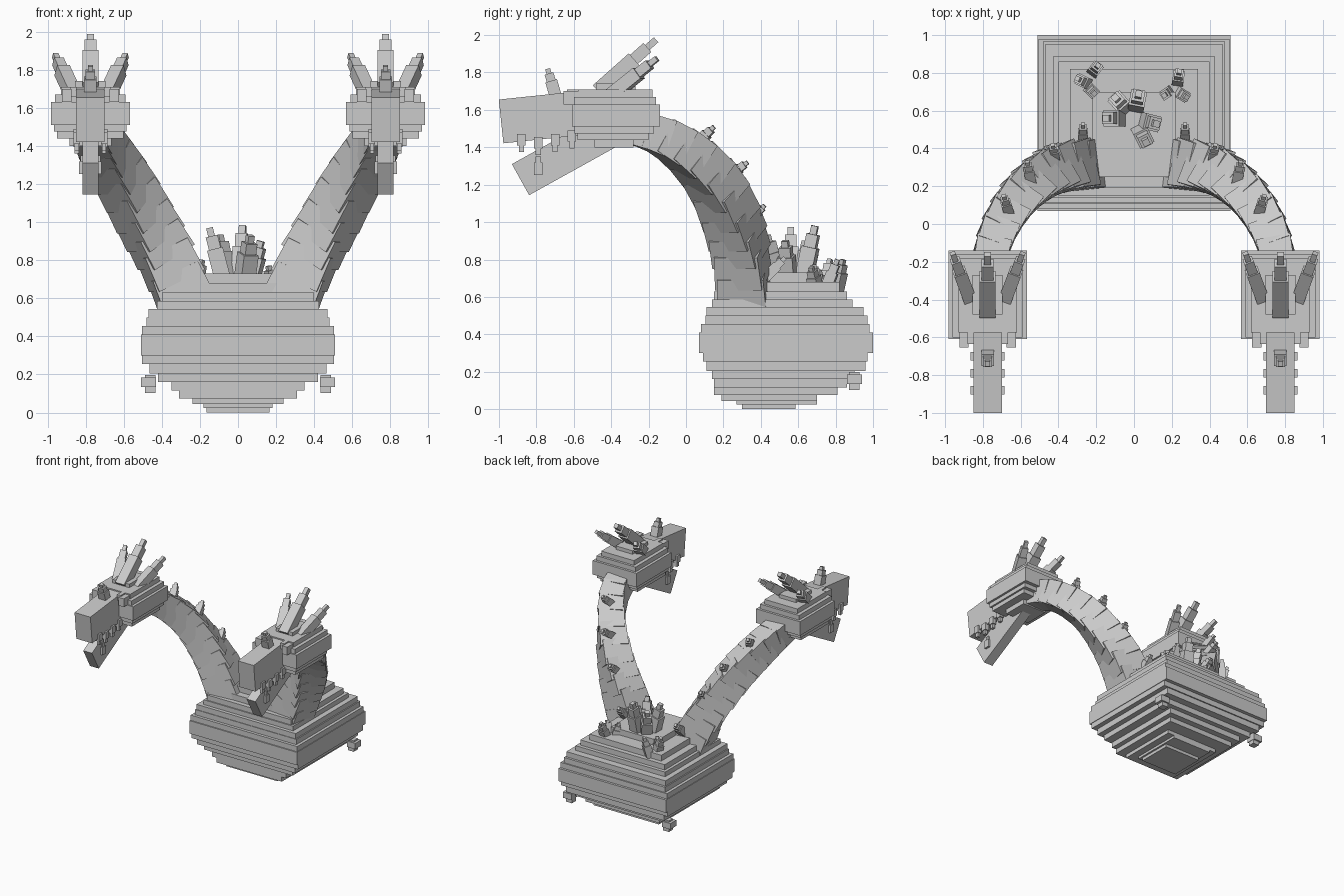
import bpy, bmesh, math
from mathutils import Vector, Matrix

if "Cube" in bpy.data.objects:
    bpy.data.objects.remove(bpy.data.objects["Cube"])

gray = bpy.data.materials.new("stone_gray")
gray.diffuse_color = (0.6, 0.6, 0.6, 1)
gray.use_nodes = True
gray.node_tree.nodes["Principled BSDF"].inputs["Base Color"].default_value = gray.diffuse_color


def add_box(bm, centre, size, axes=None, taper=1.0):
    """Box with optional axis frame; taper scales the +z end."""
    ax = axes or (Vector((1, 0, 0)), Vector((0, 1, 0)), Vector((0, 0, 1)))
    m = Matrix((ax[0], ax[1], ax[2])).transposed()
    vs = bmesh.ops.create_cube(bm, size=1)["verts"]
    for v in vs:
        k = taper if v.co.z > 0 else 1
        v.co = Vector(centre) + m @ Vector((v.co.x * size[0] * k, v.co.y * size[1] * k, v.co.z * size[2]))


def span_box(bm, x0, x1, y0, y1, z0, z1):
    add_box(bm, ((x0 + x1) / 2, (y0 + y1) / 2, (z0 + z1) / 2), (x1 - x0, y1 - y0, z1 - z0))


def frame(d):
    """Axes with z along d and x horizontal."""
    d = Vector(d).normalized()
    w = d.cross(Vector((0, 0, 1)))
    w = w.normalized() if w.length > 1e-4 else Vector((1, 0, 0))
    return w, d.cross(w), d


def spike(bm, base, tip, width):
    """Three stacked boxes narrowing towards the tip."""
    a, b = Vector(base), Vector(tip)
    ax, length = frame(b - a), (b - a).length
    for t0, t1, k in ((0, .62, 1), (.45, .85, .75), (.8, 1, .42)):
        add_box(bm, a.lerp(b, (t0 + t1) / 2), (width * k, width * k, (t1 - t0) * length), ax)


def finish(bm, name):
    bmesh.ops.recalc_face_normals(bm, faces=bm.faces)
    me = bpy.data.meshes.new(name)
    bm.to_mesh(me)
    bm.free()
    me.materials.append(gray)
    ob = bpy.data.objects.new(name, me)
    bpy.context.collection.objects.link(ob)
    return ob


def mirror(ob):
    ob.modifiers.new("mirror", "MIRROR").use_axis = (True, False, False)


# Stepped body: z0, z1, half width, y0, y1
bm = bmesh.new()
for z0, z1, hx, y0, y1 in (
        (0, .025, .165, .30, .585), (.025, .045, .18, .27, .70), (.045, .075, .24, .19, .70),
        (.075, .115, .31, .15, .81), (.115, .16, .35, .15, .86), (.16, .205, .42, .14, .90),
        (.205, .255, .465, .11, .96), (.255, .30, .505, .09, .97), (.30, .41, .51, .07, 1.0),
        (.41, .455, .505, .08, .98), (.455, .50, .48, .105, .97), (.50, .545, .47, .11, .95),
        (.545, .585, .425, .14, .89), (.585, .63, .40, .15, .86), (.63, .68, .34, .19, .82),
        (.68, .73, .22, .25, .70)):
    span_box(bm, -hx, hx, y0, y1, z0, z1)
finish(bm, "body")

# Small knobs at the rear corners
bm = bmesh.new()
add_box(bm, (.47, .90, .16), (.08, .08, .05))
add_box(bm, (.46, .90, .15), (.055, .055, .095))
mirror(finish(bm, "body_knob"))

# Crystal cluster on the back
bm = bmesh.new()
for tip in ((-.15, .56, .97), (-.10, .67, .93), (.025, .69, .98), (.12, .53, .90), (.065, .43, .93)):
    root = Vector((0, .56, .68)).lerp(Vector((tip[0], tip[1], .68)), .5)
    spike(bm, root, tip, .085)
for x, y, z, dx, dy in ((-.24, .74, .80, -.06, .03), (-.22, .80, .80, .03, .04),
                        (-.24, .72, .76, .03, -.03), (.23, .74, .80, .01, .07),
                        (.23, .70, .76, .05, -.03), (.19, .70, .77, -.03, -.02)):
    spike(bm, (x, y, .62), (x + dx, y + dy, z), .06)
finish(bm, "back_crystals")

# Neck: overlapping tapered blocks along a curve
pts = [Vector(p) for p in ((.29, .31, .62), (.38, .295, .82), (.48, .25, 1.0), (.59, .16, 1.2),
                           (.69, .02, 1.36), (.75, -.13, 1.46), (.77, -.27, 1.50))]


def path(t):
    """Catmull-Rom point at t in 0..1."""
    u = min(t, .9999) * (len(pts) - 1)
    i = int(u)
    f = u - i
    p = [pts[max(0, min(len(pts) - 1, i + k))] for k in (-1, 0, 1, 2)]
    return .5 * (2 * p[1] + (p[2] - p[0]) * f + (2 * p[0] - 5 * p[1] + 4 * p[2] - p[3]) * f * f
                 + (3 * p[1] - p[0] - 3 * p[2] + p[3]) * f ** 3)


bm = bmesh.new()
N = 11
for i in range(N):
    a, b = path(i / N), path((i + 1) / N)
    t = i / (N - 1)
    add_box(bm, (a + b) / 2, (.265 - .09 * t, .28 - .09 * t, (b - a).length * 1.45), frame(b - a), .93)
mirror(finish(bm, "neck"))

# Spines along the outer curve of the neck
bm = bmesh.new()
for base, tip in (((.66, .05, 1.41), (.69, .15, 1.51)), ((.545, .22, 1.24), (.565, .33, 1.32)),
                  ((.42, .34, 1.01), (.43, .42, 1.09)), ((.27, .42, .70), (.27, .53, .81))):
    spike(bm, base, tip, .055)
mirror(finish(bm, "neck_spines"))

# Stepped head
X = .775
bm = bmesh.new()
for z0, z1, hx, y0, y1 in (
        (1.40, 1.44, .11, -.49, -.28), (1.44, 1.475, .175, -.58, -.20), (1.475, 1.51, .19, -.595, -.17),
        (1.51, 1.63, .208, -.61, -.14), (1.63, 1.67, .185, -.60, -.16), (1.67, 1.71, .155, -.575, -.18),
        (1.71, 1.74, .08, -.48, -.27)):
    span_box(bm, X - hx, X + hx, y0, y1, z0, z1)
mirror(finish(bm, "head"))

# Brow blocks
bm = bmesh.new()
for s in (-1, 1):
    add_box(bm, (X + s * .125, -.60, 1.665), (.05, .11, .07))
    add_box(bm, (X + s * .09, -.59, 1.685), (.035, .09, .05))
mirror(finish(bm, "brows"))


def tilted(angle):
    c, s = math.cos(angle), math.sin(angle)
    return Vector((1, 0, 0)), Vector((0, c, s)), Vector((0, -s, c))


# Snout and open lower jaw
bm = bmesh.new()
add_box(bm, (X, -.735, 1.565), (.15, .51, .235), tilted(math.radians(6)))
mirror(finish(bm, "snout"))
bm = bmesh.new()
add_box(bm, (X, -.64, 1.363), (.083, .56, .19), tilted(math.radians(29)))
mirror(finish(bm, "lower_jaw"))

# Teeth
bm = bmesh.new()
for s in (-1, 1):
    for y, z in ((-.88, 1.425), (-.79, 1.41), (-.70, 1.425), (-.61, 1.445)):
        add_box(bm, (X + s * .072, y, z + .015), (.035, .045, .06))
        add_box(bm, (X + s * .072, y, z - .03), (.022, .028, .04))
    add_box(bm, (X + s * .042, -.79, 1.285), (.035, .045, .065))
    add_box(bm, (X + s * .042, -.79, 1.33), (.022, .028, .04))
mirror(finish(bm, "teeth"))

# Nose horn and three crown horns
bm = bmesh.new()
spike(bm, (X, -.69, 1.65), (X, -.74, 1.82), .065)
spike(bm, (X, -.47, 1.70), (X, -.16, 1.975), .085)
for s in (-1, 1):
    spike(bm, (X + s * .09, -.41, 1.67), (X + s * .185, -.155, 1.875), .07)
mirror(finish(bm, "horns"))
